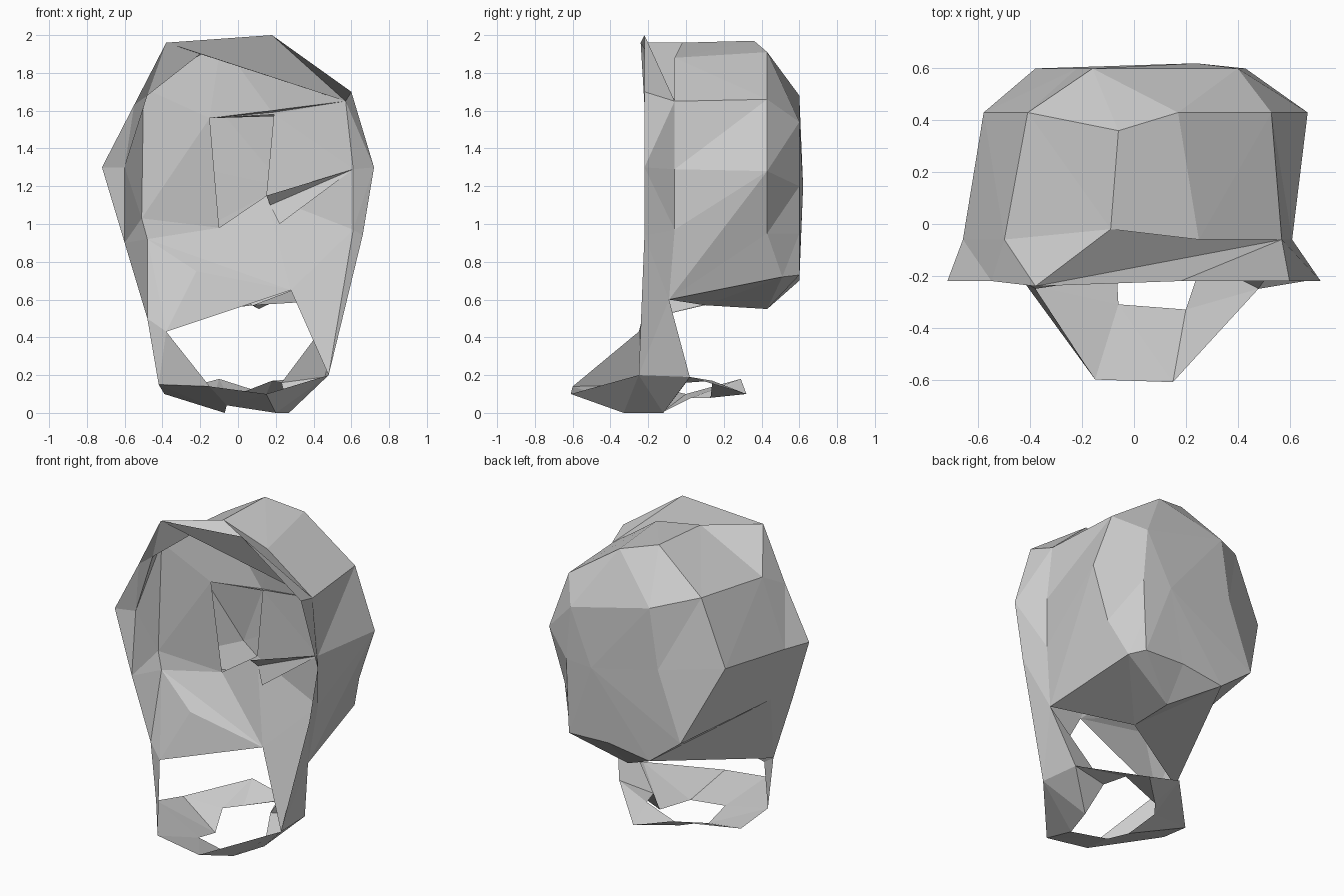
import bpy
import bmesh
from mathutils import Vector

default_cube = bpy.data.objects.get("Cube")
if default_cube:
    bpy.data.objects.remove(default_cube, do_unlink=True)

# One plain grey covers the whole piece
grey = bpy.data.materials.new("plain_grey")
grey.use_nodes = True
grey_value = (.6, .6, .6, 1)
grey.diffuse_color = grey_value
grey.node_tree.nodes["Principled BSDF"].inputs["Base Color"].default_value = grey_value


def finish(name, mesh_builder):
    """Weld, triangulate and turn a bmesh into a flat-shaded object."""
    bmesh.ops.remove_doubles(mesh_builder, verts=mesh_builder.verts, dist=.001)
    bmesh.ops.triangulate(mesh_builder, faces=mesh_builder.faces)
    bmesh.ops.recalc_face_normals(mesh_builder, faces=mesh_builder.faces)
    mesh = bpy.data.meshes.new(name)
    mesh_builder.to_mesh(mesh)
    mesh_builder.free()
    mesh.materials.append(grey)
    part = bpy.data.objects.new(name, mesh)
    bpy.context.collection.objects.link(part)
    return part


def loft(name, rings, closed=True, tip=None):
    """Join equal-length rings with faces, optionally closing at a tip."""
    builder = bmesh.new()
    rows = [[builder.verts.new(point) for point in ring] for ring in rings]
    count = len(rows[0])
    steps = range(count if closed else count - 1)
    for near, far in zip(rows, rows[1:]):
        for step in steps:
            after = (step + 1) % count
            builder.faces.new((near[step], near[after], far[after], far[step]))
    if tip:
        apex = builder.verts.new(tip)
        last = rows[-1]
        for step in steps:
            builder.faces.new((last[step], last[(step + 1) % count], apex))
    return finish(name, builder)


def panels(name, *outlines):
    """Make flat sheets from short outlines of points."""
    builder = bmesh.new()
    for outline in outlines:
        builder.faces.new([builder.verts.new(point) for point in outline])
    return finish(name, builder)


def slice_at(depth, *outline):
    """Place an (x, z) outline at one depth."""
    return [Vector((x, depth, z)) for x, z in outline]


def repeat(ring, *counts):
    """Repeat points of a ring so that several faces can meet at one corner."""
    return [point for point, count in zip(ring, counts) for _ in range(count)]


# Corners shared by the chin, the straps and the hood
chin_corner = Vector((-.38, -.25, .43))
strap_corner = Vector((-.48, -.2, .5))
chin_right = Vector((.28, -.15, .65))
chin_mid = Vector((-.22, -.17, .75))
chin_left = Vector((-.48, -.09, .92))
cheek = Vector((-.51, -.08, 1.03))

# Hood shell: outlines run from the crown down the +x side and back up
shell_front = slice_at(-.06, (-.09, 1.96), (.25, 1.88), (.57, 1.65), (.61, 1.29),
                       (.61, .97), (.56, .6), (.08, .57), (-.48, .5),
                       (-.56, .95), (-.66, 1.3), (-.5, 1.72))
shell_front[0].y = -.02
shell_front[5].y = -.09
shell_front[6].y = .1
shell_front[7].y = strap_corner.y
shell_middle = slice_at(.43, (-.06, 1.97), (.17, 1.91), (.53, 1.66), (.67, 1.28),
                        (.56, .95), (.47, .72), (.11, .55), (-.16, .7),
                        (-.38, .87), (-.58, 1.34), (-.41, 1.75))
shell_middle[0].y = .36
shell_middle[5].y = .51
shell_middle[7].y = shell_middle[8].y = .6
shell_back = slice_at(.6, (-.16, 1.68), (.12, 1.61), (.4, 1.54), (.43, 1.2),
                      (.42, .95), (.41, .73), (.13, .74), (-.16, .7),
                      (-.38, .87), (-.22, 1.3), (-.16, 1.68))
loft("hood_shell",
     [repeat(shell_front, 1, 1, 1, 1, 1, 3, 1, 1, 1, 1, 1),
      repeat(shell_middle, 1, 1, 1, 3, 1, 1, 1, 1, 1, 1, 1),
      repeat(shell_back, 1, 1, 1, 3, 1, 1, 1, 1, 1, 1, 1)],
     tip=(.24, .62, 1.2))

# Flared brim around the face
brim_edge = slice_at(-.22, (-.6, .9), (-.72, 1.3), (-.55, 1.63), (-.38, 1.96),
                     (.18, 2), (.6, 1.7), (.72, 1.3), (.66, .94))
brim_edge[3].y = -.24
lip = slice_at(-.18, (-.51, 1.03), (-.6, 1.3), (-.48, 1.68), (-.2, 1.9))
lip[0] = cheek
crown, temple = shell_front[0], shell_front[2]
loft("brim_outer_right", [brim_edge[:4], shell_front[8:] + [crown]], closed=False)
loft("brim_outer_left", [brim_edge[5:], shell_front[2:5]], closed=False)
loft("brim_lip", [brim_edge[:4], lip], closed=False)
panels("brim_top",
       (brim_edge[3], brim_edge[4], temple),
       (brim_edge[4], brim_edge[5], temple),
       (brim_edge[3], temple, lip[3]),
       (brim_edge[3], crown, temple))
panels("lip_return",
       (lip[1], lip[2], shell_front[10]),
       (lip[1], shell_front[10], cheek))

# Face sheet with an off-centre opening
face_edge = [cheek, shell_front[10]] + shell_front[:5] + [chin_right, chin_left]
opening = slice_at(-.02, (-.15, 1.56), (.19, 1.58), (.15, 1.15), (-.1, .98))
opening[0].y = -.06
opening_order = (3, 0, 0, 1, 1, 2, 2, 2, 3)
face_builder = bmesh.new()
for i, corner in enumerate(opening_order):
    after = (i + 1) % len(face_edge)
    outline = [face_edge[i], face_edge[after], opening[opening_order[after]]]
    if opening_order[after] != corner:
        outline.append(opening[corner])
    face_builder.faces.new([face_builder.verts.new(point) for point in outline])
finish("face_sheet", face_builder)

# Folds above and beside the opening
fold_inner = (.17, -.04, 1.1)
panels("opening_fold",
       (temple, opening[0], (.19, .06, 1.57)),
       (shell_front[3], (.15, -.09, 1.15), fold_inner),
       (shell_front[3], fold_inner, (.22, -.07, 1)))

# Collar ring
collar_outer = [Vector(p) for p in (
    (-.15, -.6, .14), (.15, -.61, .1), (.48, -.25, .2), (.46, .02, .19),
    (.15, .32, .1), (-.1, .29, .18), (-.39, 0, .1), (-.42, -.23, .15))]
collar_inner = [Vector(p) for p in (
    (-.06, -.31, .04), (.2, -.33, 0), (.27, -.12, 0), (.23, 0, .16),
    (.18, .14, .17), (-.05, .13, .08), (-.13, .03, .08), (-.07, -.13, 0))]
loft("collar", [collar_outer, collar_inner])

# Chin sheet and the straps that join the hood to the collar
jaw = shell_front[5]
panels("chin_sheet",
       (chin_corner, chin_right, chin_mid),
       (chin_corner, chin_mid, chin_left),
       (chin_left, chin_mid, chin_right))
panels("strap_right",
       (chin_left, brim_edge[0], strap_corner, chin_corner),
       (cheek, brim_edge[0], chin_left),
       (brim_edge[0], shell_front[8], strap_corner),
       (strap_corner, chin_corner, collar_outer[7]),
       (chin_corner, collar_outer[0], collar_outer[7]))
panels("strap_left",
       (shell_front[4], chin_right, collar_outer[2]),
       (brim_edge[7], shell_front[4], collar_outer[2]),
       (brim_edge[7], jaw, collar_outer[2]),
       (brim_edge[7], shell_front[4], jaw),
       (jaw, collar_outer[2], collar_outer[3]),
       (jaw, collar_outer[3], collar_inner[3]))
